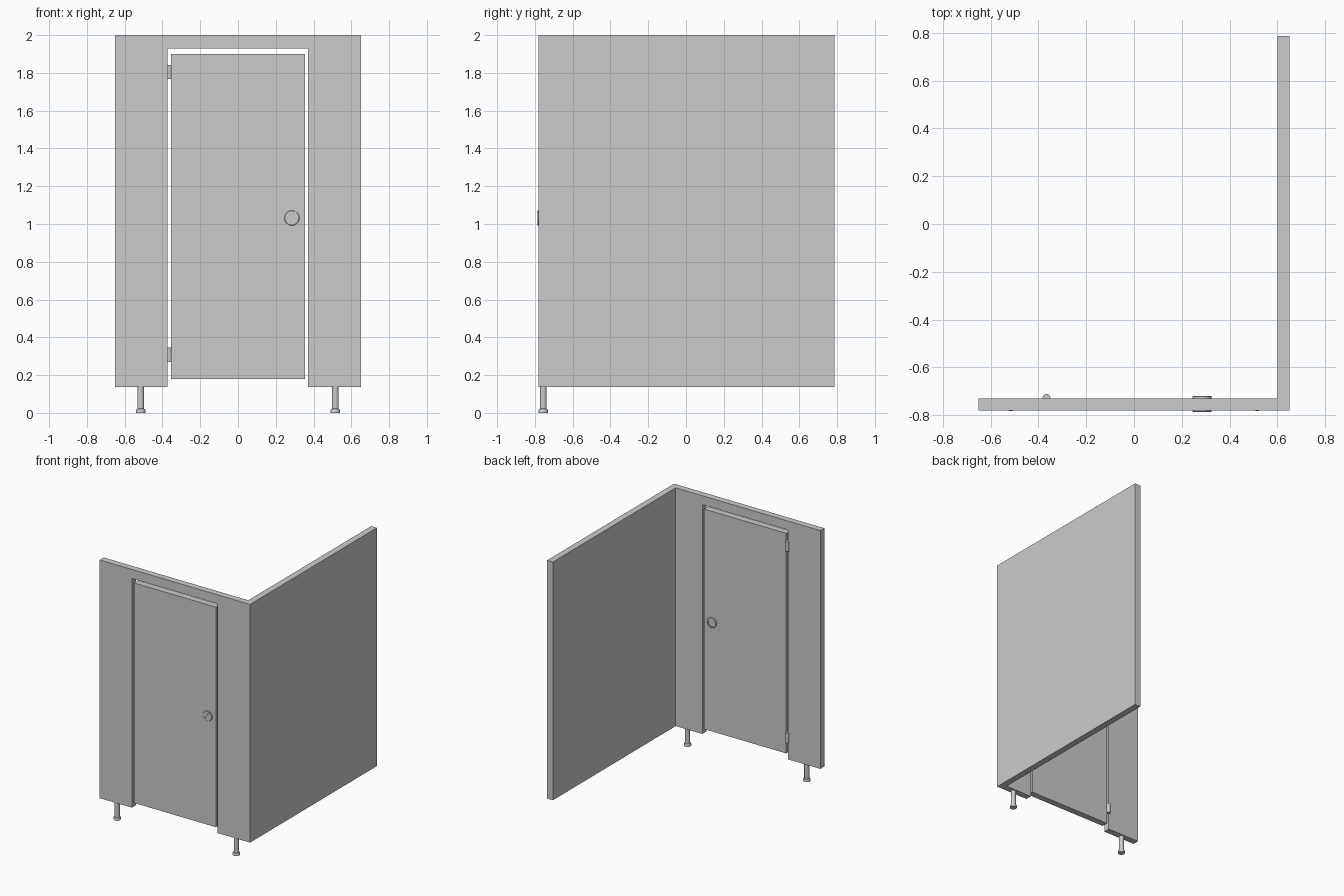
import bpy, bmesh, math

if "Cube" in bpy.data.objects:
    bpy.data.objects.remove(bpy.data.objects["Cube"])

YF, YB = -0.78, -0.73      # front and back of the door wall
BOTTOM, TOP = 0.138, 2.0


def finish(name, bm):
    bmesh.ops.recalc_face_normals(bm, faces=bm.faces)
    me = bpy.data.meshes.new(name)
    bm.to_mesh(me)
    bm.free()
    ob = bpy.data.objects.new(name, me)
    bpy.context.collection.objects.link(ob)
    return ob


def extrude_xz(name, pts, y0, y1):
    """Flat outline in the front plane, thickened along y."""
    bm = bmesh.new()
    face = bm.faces.new([bm.verts.new((x, y0, z)) for x, z in pts])
    new = bmesh.ops.extrude_face_region(bm, geom=[face])["geom"]
    bmesh.ops.translate(bm, vec=(0, y1 - y0, 0),
                        verts=[v for v in new if isinstance(v, bmesh.types.BMVert)])
    return finish(name, bm)


def box(name, x0, x1, y0, y1, z0, z1):
    return extrude_xz(name, [(x0, z0), (x1, z0), (x1, z1), (x0, z1)], y0, y1)


def lathe(name, profile, location, n=24):
    """Spin an (r, z) profile around the vertical axis."""
    bm = bmesh.new()
    vs = [bm.verts.new((r, 0, z)) for r, z in profile]
    es = [bm.edges.new(p) for p in zip(vs, vs[1:])]
    bmesh.ops.spin(bm, geom=vs + es, cent=(0, 0, 0), axis=(0, 0, 1),
                   angle=2 * math.pi, steps=n)
    bmesh.ops.remove_doubles(bm, verts=bm.verts, dist=1e-5)
    ob = finish(name, bm)
    ob.location = location
    bpy.context.view_layer.objects.active = ob
    ob.select_set(True)
    bpy.ops.object.shade_smooth_by_angle(angle=math.radians(35))
    ob.select_set(False)
    return ob


# Front wall with door opening, and side wall
extrude_xz("front_frame", [(-0.65, BOTTOM), (-0.372, BOTTOM), (-0.372, 1.93), (0.37, 1.93),
                           (0.37, BOTTOM), (0.65, BOTTOM), (0.65, TOP), (-0.65, TOP)], YF, YB)
box("side_panel", 0.60, 0.65, YB, 0.787, BOTTOM, TOP)

# Door
box("door", -0.355, 0.355, YF, YB, 0.18, 1.90)

# Hinge barrels in the gap at the back
for label, z in (("lower", 0.27), ("upper", 1.768)):
    lathe(label + "_hinge", [(0, 0), (0.016, 0), (0.016, 0.075), (0, 0.075)],
          (-0.366, -0.727, z))

# Adjustable feet
for label, x in (("left", -0.515), ("right", 0.515)):
    lathe(label + "_foot", [(0, 0), (0.026, 0), (0.026, 0.014), (0.023, 0.02),
                            (0.018, 0.022), (0.018, BOTTOM), (0, BOTTOM)],
          (x, -0.756, 0))

# Lock: round body through the door, recessed disc at the back
LX, LZ = 0.285, 1.032
lock = lathe("lock", [(0, 0), (0.037, 0), (0.04, 0.003), (0.04, 0.065), (0.037, 0.068),
                      (0.029, 0.068), (0.029, 0.063), (0, 0.063)], (LX, -0.787, LZ), 32)
lock.rotation_euler = (-math.pi / 2, 0, 0)

# Diagonal slot cut into the front of the lock
cutter = box("slot_cutter", -0.06, 0.06, -0.01, 0.005, -0.005, 0.005)
cutter.location = (LX, -0.787, LZ)
cutter.rotation_euler = (0, -math.radians(57), 0)
cutter.hide_render = True
cutter.hide_viewport = True
cut = lock.modifiers.new("slot", 'BOOLEAN')
cut.operation = 'DIFFERENCE'
cut.object = cutter
cut.solver = 'EXACT'
